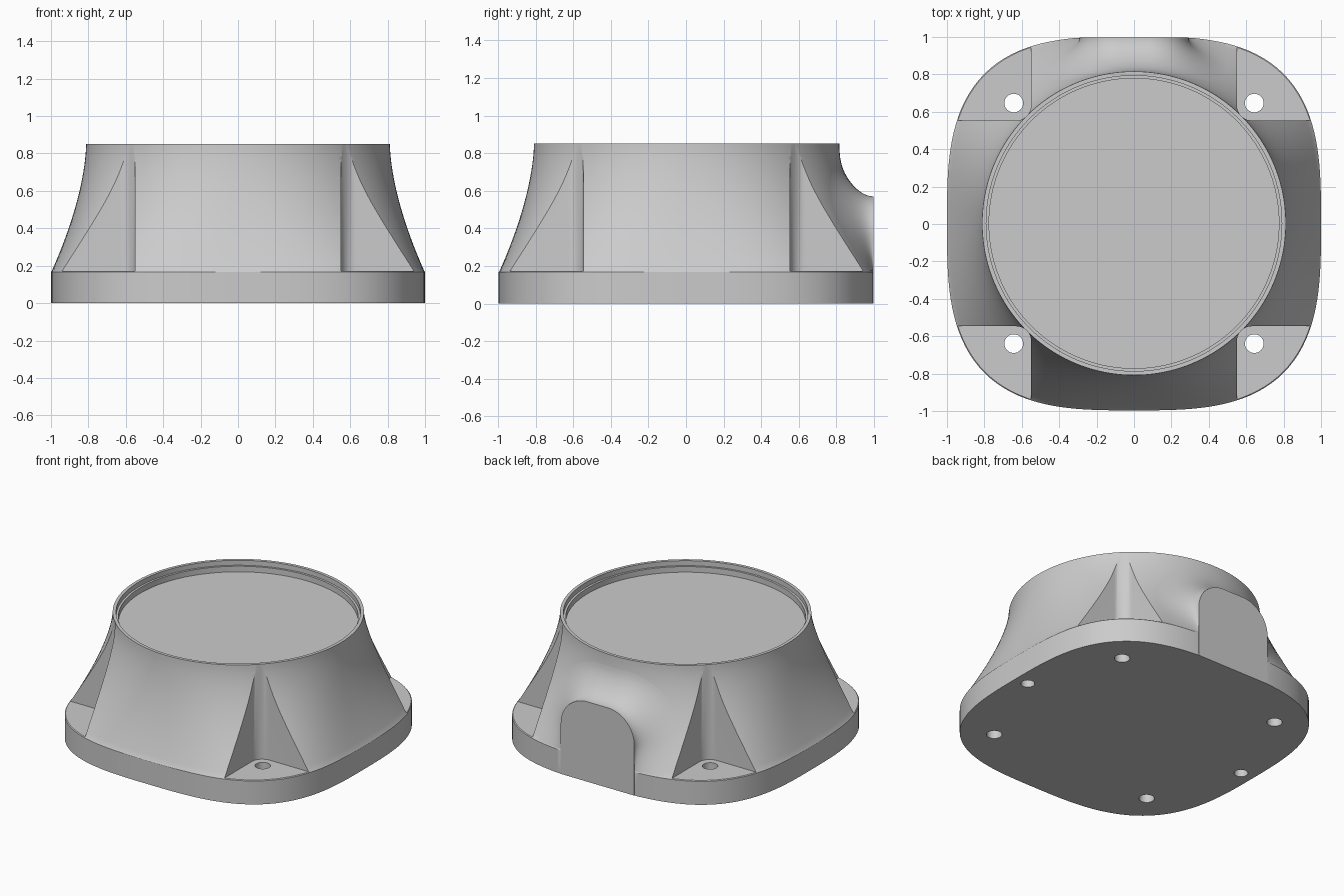
import bpy, bmesh, math

cube = bpy.data.objects.get("Cube")
if cube:
    bpy.data.objects.remove(cube, do_unlink=True)

SEGS = 160
BASE_Z, TOP_Z = 0.175, 0.85
FACE_Y = 0.993          # flat back plane
SHIFT = 0.0035          # centres the clipped outline on y

grey = bpy.data.materials.new("plain_grey")
grey.use_nodes = True
grey.diffuse_color = (0.6, 0.6, 0.6, 1)
grey.node_tree.nodes["Principled BSDF"].inputs["Base Color"].default_value = (0.6, 0.6, 0.6, 1)


def add_object(name, bm):
    bmesh.ops.recalc_face_normals(bm, faces=bm.faces)
    mesh = bpy.data.meshes.new(name)
    bm.to_mesh(mesh)
    bm.free()
    obj = bpy.data.objects.new(name, mesh)
    bpy.context.collection.objects.link(obj)
    mesh.materials.append(grey)
    return obj


def section(z):
    """Half width and roundness exponent of the flared wall at height z."""
    s = min(max((z - BASE_Z) / (TOP_Z - BASE_Z), 0), 1)
    t = 0.97 * (1 - s) ** 1.65
    return 0.812 + 0.188 * t, 2 + 1.1 * t


def wall_y(x, z):
    a, n = section(z)
    return min(a * (1 - abs(x / a) ** n) ** (1 / n), FACE_Y)


def ring(bm, a, n, z):
    verts = []
    for i in range(SEGS):
        ang = 2 * math.pi * i / SEGS
        c, s = math.cos(ang), math.sin(ang)
        r = a / (abs(c) ** n + abs(s) ** n) ** (1 / n)
        verts.append(bm.verts.new((r * c, min(r * s, FACE_Y) + SHIFT, z)))
    return verts


def bridge(bm, p, q, closed=True):
    for i in range(len(p) if closed else len(p) - 1):
        j = (i + 1) % len(p)
        bm.faces.new((p[i], p[j], q[j], q[i]))


# Housing: rounded-square base, flared wall, stepped rim and recessed floor
bm = bmesh.new()
levels = [(1, 3.1, 0), (1, 3.1, BASE_Z - 0.008)]
for k in range(25):
    z = BASE_Z + (TOP_Z - BASE_Z) * k / 24
    levels.append((*section(z), z))
levels += [(0.79, 2, TOP_Z), (0.79, 2, 0.815), (0.775, 2, 0.815), (0.775, 2, 0.775)]
rings = [ring(bm, *level) for level in levels]
for p, q in zip(rings, rings[1:]):
    bridge(bm, p, q)
bm.faces.new(rings[0])
bm.faces.new(rings[-1])
housing = add_object("housing", bm)


# Cutters: four corner pockets with a rounded inner edge
def prism(bm, points, z0, z1):
    low = [bm.verts.new((x, y + SHIFT, z0)) for x, y in points]
    high = [bm.verts.new((x, y + SHIFT, z1)) for x, y in points]
    bridge(bm, low, high)
    bm.faces.new(low)
    bm.faces.new(high)


def circle(x, y, r, count=32):
    return [(x + r * math.cos(2 * math.pi * i / count),
             y + r * math.sin(2 * math.pi * i / count)) for i in range(count)]


EDGE, FILLET = 0.55, 0.08
pocket = [(1.2, EDGE), (1.2, 1.2), (EDGE, 1.2)]
for i in range(11):
    ang = math.pi + math.pi / 2 * i / 10
    pocket.append((EDGE + FILLET + FILLET * math.cos(ang), EDGE + FILLET + FILLET * math.sin(ang)))

pockets, holes = bmesh.new(), bmesh.new()
for sx in (-1, 1):
    for sy in (-1, 1):
        prism(pockets, [(sx * x, sy * y) for x, y in pocket], BASE_Z - 0.003, 1)
        prism(holes, circle(sx * 0.643, sy * 0.643, 0.05), -0.1, 0.3)   # screw holes
    prism(holes, circle(sx * 0.9, 0, 0.045), -0.1, 0.12)                # blind side holes

for name, cutter_mesh in (("pocket_cutter", pockets), ("hole_cutter", holes)):
    cutter = add_object(name, cutter_mesh)
    cutter.hide_render = True
    mod = housing.modifiers.new(name, 'BOOLEAN')
    mod.operation, mod.solver, mod.object = 'DIFFERENCE', 'EXACT', cutter

# Bake the cuts, then drop the cutters
bpy.context.view_layer.update()
graph = bpy.context.evaluated_depsgraph_get()
housing_mesh = bpy.data.meshes.new_from_object(housing.evaluated_get(graph))
housing.modifiers.clear()
housing.data = housing_mesh
for name in ("pocket_cutter", "hole_cutter"):
    bpy.data.objects.remove(bpy.data.objects[name], do_unlink=True)

# Outlet arch: outline as (x, z, normal x, normal z)
HALF, ARCH_Z, ROUND, SPREAD = 0.29, 0.57, 0.21, 0.2
right = [(HALF, BASE_Z + (ARCH_Z - ROUND - BASE_Z) * i / 8, 1, 0) for i in range(8)]
for i in range(17):
    ang = math.pi / 2 * i / 16
    c, s = math.cos(ang), math.sin(ang)
    right.append((HALF - ROUND + ROUND * c, ARCH_Z - ROUND + ROUND * s, c, s))
right.append((HALF - ROUND - 0.04, ARCH_Z, 0, 1))
arch = right + [(0, ARCH_Z, 0, 1)] + [(-x, z, -nx, nz) for x, z, nx, nz in reversed(right)]

# Outlet flare: concave sweep from the arch edge into the wall
bm = bmesh.new()
flare = []
for k in range(19):
    u = (k / 18) ** 2
    blend = 1 - math.sqrt(1 - (1 - u) ** 2)
    row = []
    for x, z, nx, nz in arch:
        px, pz = x + nx * SPREAD * u, z + nz * SPREAD * u
        base = wall_y(px, pz) + 0.001
        row.append(bm.verts.new((px, base + (FACE_Y - base) * blend + SHIFT, pz)))
    flare.append(row)
for p, q in zip(flare, flare[1:]):
    bridge(bm, p, q, closed=False)
outlet_flare = add_object("outlet_flare", bm)
# Open sheet: make sure it faces backwards
if sum(f.normal.y * f.area for f in outlet_flare.data.polygons) < 0:
    outlet_flare.data.flip_normals()

# Outlet face: flat arched plate down to the ground
bm = bmesh.new()
outline = [(HALF, 0)] + [(x, z) for x, z, _, _ in arch] + [(-HALF, 0)]
front = [bm.verts.new((x, FACE_Y + SHIFT + 0.001, z)) for x, z in outline]
back = [bm.verts.new((x, FACE_Y + SHIFT - 0.004, z)) for x, z in outline]
bridge(bm, front, back)
bm.faces.new(front)
bm.faces.new(back)
outlet_face = add_object("outlet_face", bm)

# Smooth shading with sharp creases
bpy.ops.object.select_all(action='DESELECT')
for obj in (housing, outlet_flare, outlet_face):
    obj.select_set(True)
    bpy.context.view_layer.objects.active = obj
bpy.ops.object.shade_smooth_by_angle(angle=math.radians(30))
